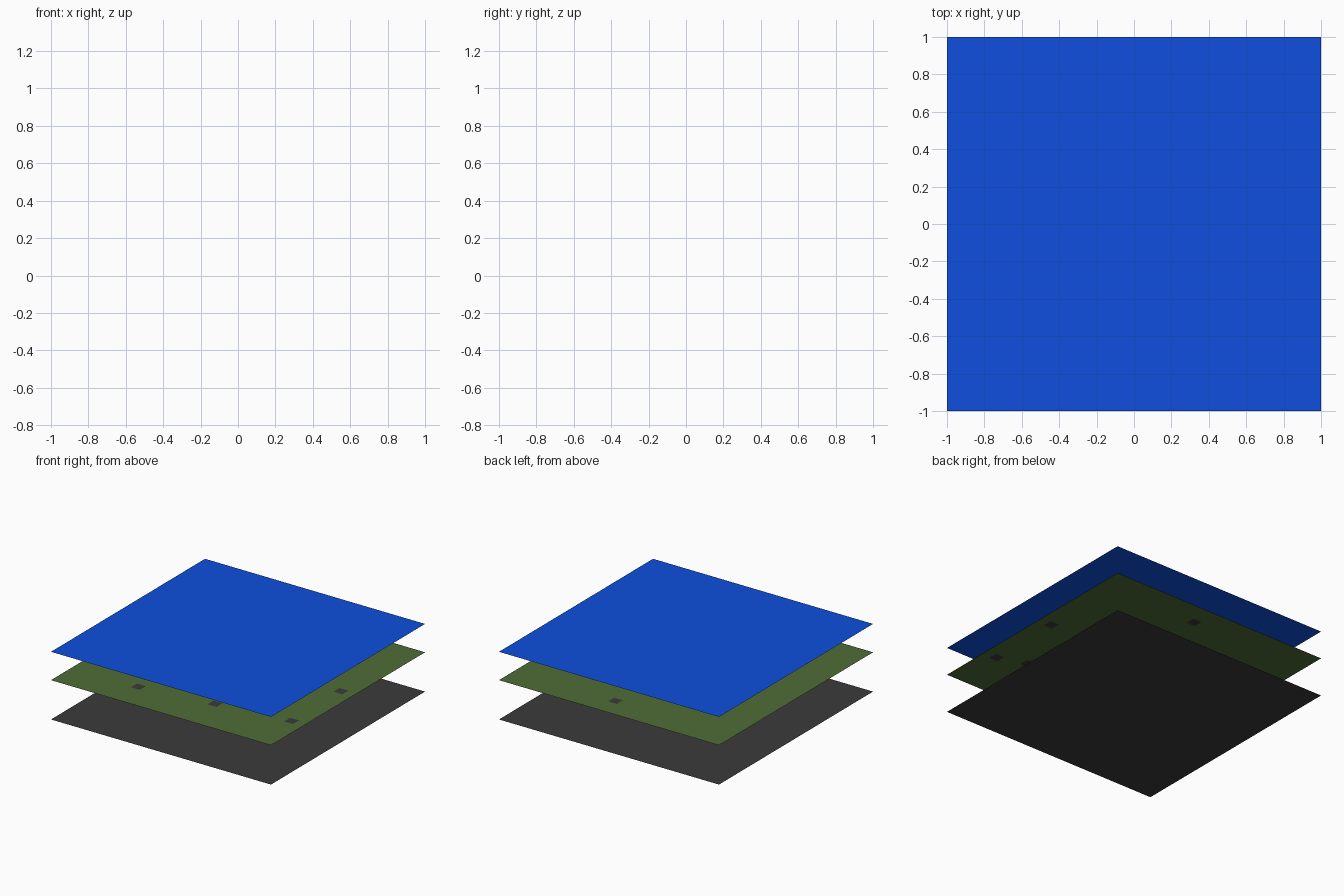
import bpy

if "Cube" in bpy.data.objects:
    bpy.data.objects.remove(bpy.data.objects["Cube"])

HALF = 1.0
CELLS = 25                      # the middle sheet is a 25 x 25 tile field


def srgb(*rgb):
    lin = []
    for c in rgb:
        c /= 255
        lin.append(c / 12.92 if c <= 0.04045 else ((c + 0.055) / 1.055) ** 2.4)
    return (*lin, 1.0)


def material(name, *rgb):
    m = bpy.data.materials.new(name)
    m.diffuse_color = srgb(*rgb)
    m.use_nodes = True
    m.node_tree.nodes["Principled BSDF"].inputs["Base Color"].default_value = m.diffuse_color
    return m


blue = material("blue", 14, 79, 221)
green = material("moss green", 80, 109, 56)
dark = material("charcoal", 59, 59, 59)


def sheet(name, z, *mats, cells=1):
    bpy.ops.mesh.primitive_grid_add(x_subdivisions=cells, y_subdivisions=cells,
                                    size=2 * HALF, location=(0, 0, z))
    ob = bpy.context.object
    ob.name = name
    for m in mats:
        ob.data.materials.append(m)
    return ob


# Three flat stacked sheets
sheet("bottom_sheet", 0.0, dark)
middle = sheet("middle_sheet", 0.323, green, dark, cells=CELLS)
sheet("top_sheet", 0.556, blue)

# Scattered dark tiles on the green sheet (column, row)
dark_tiles = {(7, 3), (15, 4), (23, 5), (20, 6), (23, 13), (13, 22)}
step = 2 * HALF / CELLS
for f in middle.data.polygons:
    tile = (int((f.center.x + HALF) / step), int((f.center.y + HALF) / step))
    f.material_index = 1 if tile in dark_tiles else 0
